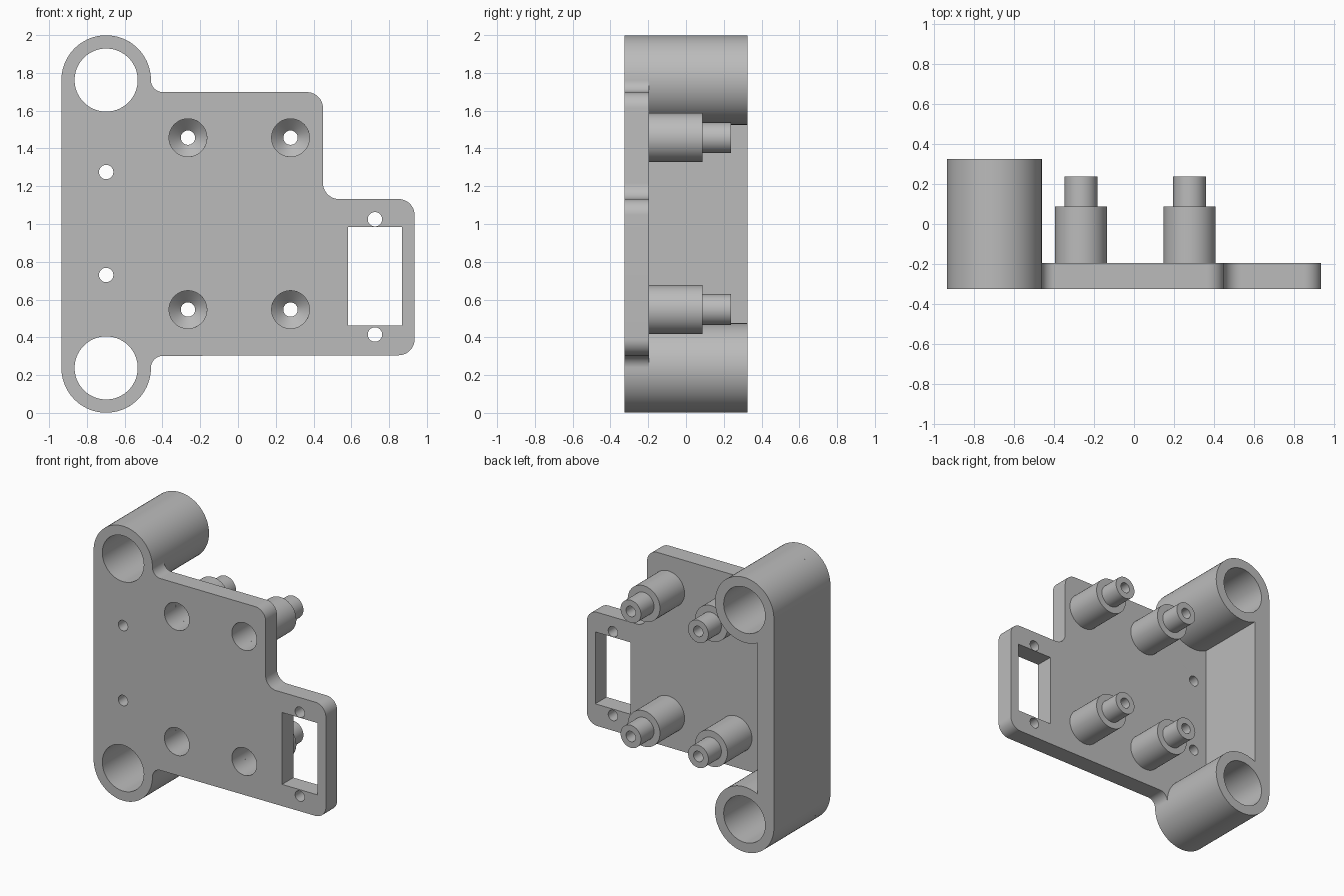
import bpy, bmesh
from math import pi, sin, cos, acos, radians, degrees

cube = bpy.data.objects.get("Cube")
if cube:
    bpy.data.objects.remove(cube, do_unlink=True)

# Single plain grey material
grey = bpy.data.materials.new("plain grey")
grey.use_nodes = True
GREY = (0.5, 0.5, 0.5, 1)
grey.diffuse_color = GREY
grey.node_tree.nodes["Principled BSDF"].inputs["Base Color"].default_value = GREY

FRONT, PLATE_BACK, BACK = -0.325, -0.195, 0.325
LEFT_X, TUBE_X, TUBE_R, BORE_R = -0.935, -0.698, 0.237, 0.167
TUBE_Z = (0.238, 1.762)
POSTS = [(x, z) for x in (-0.265, 0.278) for z in (0.547, 1.457)]
POST_BORE, PIN_BORE = 0.1, 0.038


def arc(cx, cz, r, start, end):
    n = max(8, int(abs(end - start) / 5))
    angles = [radians(start + (end - start) * i / n) for i in range(n + 1)]
    return [(cx + r * cos(a), cz + r * sin(a)) for a in angles]


def circle(cx, cz, r):
    return arc(cx, cz, r, 0, 360)[:-1]


def finish(ob):
    ob.data.materials.clear()
    ob.data.materials.append(grey)
    bpy.ops.object.select_all(action='DESELECT')
    ob.select_set(True)
    bpy.context.view_layer.objects.active = ob
    bpy.ops.object.shade_smooth_by_angle(angle=radians(30))


def extruded(name, loops, y0, y1):
    """Extrude an outline and its holes (x, z) from y0 to y1."""
    curve = bpy.data.curves.new(name, 'CURVE')
    curve.dimensions = '2D'
    curve.fill_mode = 'BOTH'
    curve.extrude = (y1 - y0) / 2
    for pts in loops:
        spline = curve.splines.new('POLY')
        spline.points.add(len(pts) - 1)
        for p, (x, z) in zip(spline.points, pts):
            p.co = (x, z, 0, 1)
        spline.use_cyclic_u = True
    ob = bpy.data.objects.new(name, curve)
    bpy.context.collection.objects.link(ob)
    ob.location.y = (y0 + y1) / 2
    ob.rotation_euler.x = pi / 2
    bpy.ops.object.select_all(action='DESELECT')
    ob.select_set(True)
    bpy.context.view_layer.objects.active = ob
    bpy.ops.object.convert(target='MESH')
    ob = bpy.context.object
    bm = bmesh.new()
    bm.from_mesh(ob.data)
    bmesh.ops.remove_doubles(bm, verts=bm.verts, dist=0.0001)
    bmesh.ops.recalc_face_normals(bm, faces=bm.faces)
    bm.to_mesh(ob.data)
    bm.free()
    finish(ob)


def lathe(name, profile, x, z, steps=48):
    """Revolve a (radius, y) profile around a front-to-back axis."""
    bm = bmesh.new()
    rings = [[bm.verts.new((r * cos(2 * pi * i / steps), y, r * sin(2 * pi * i / steps)))
              for i in range(steps)] for r, y in profile]
    for a, b in zip(rings, rings[1:]):
        for i in range(steps):
            j = (i + 1) % steps
            bm.faces.new((a[i], b[i], b[j], a[j]))
    # Close the ring against the plate so the normals are well defined
    for i in range(steps):
        j = (i + 1) % steps
        bm.faces.new((rings[-1][i], rings[0][i], rings[0][j], rings[-1][j]))
    bmesh.ops.recalc_face_normals(bm, faces=bm.faces)
    mesh = bpy.data.meshes.new(name)
    bm.to_mesh(mesh)
    bm.free()
    ob = bpy.data.objects.new(name, mesh)
    ob.location = (x, 0, z)
    bpy.context.collection.objects.link(ob)
    finish(ob)


# Mounting plate: rounded outline, big bores, screw holes and window
low, high = TUBE_Z
fillet = 0.064
fillet_x = TUBE_X + TUBE_R + fillet
outline = (arc(TUBE_X, low, TUBE_R, 180, 360)
           + arc(fillet_x, low, fillet, 180, 90)[1:]
           + arc(0.85, 0.39, 0.085, -90, 0)
           + arc(0.85, 1.047, 0.085, 0, 90)
           + arc(0.535, 1.217, 0.085, 270, 180)
           + arc(0.365, 1.613, 0.085, 0, 90)
           + arc(fillet_x, high, fillet, 270, 180)[:-1]
           + arc(TUBE_X, high, TUBE_R, 0, 180))
window = [(0.583, 0.462), (0.867, 0.462), (0.867, 0.985), (0.583, 0.985)]
bores = [circle(TUBE_X, z, BORE_R) for z in TUBE_Z]
screws = [circle(x, z, 0.038) for x, z in
          ((TUBE_X, 0.73), (TUBE_X, 1.275), (0.725, 0.415), (0.725, 1.025))]
post_holes = [circle(x, z, POST_BORE) for x, z in POSTS]
extruded("mounting_plate", [outline, window] + bores + screws + post_holes,
         FRONT, PLATE_BACK)

# Side wall joined with the two tubes behind the plate
WALL_X = LEFT_X + 0.13
meet = degrees(acos((WALL_X - TUBE_X) / TUBE_R))
frame = (arc(TUBE_X, low, TUBE_R, 180, 360 + meet)
         + arc(TUBE_X, high, TUBE_R, -meet, 180))
extruded("side_wall_with_tubes", [frame] + bores, PLATE_BACK, BACK)

# Hollow stepped posts with a tapered bore
post_profile = [(0.13, PLATE_BACK), (0.13, 0.088), (0.082, 0.088), (0.082, 0.238),
                (PIN_BORE, 0.238), (PIN_BORE, 0.06), (POST_BORE, 0), (POST_BORE, PLATE_BACK)]
for n, (x, z) in enumerate(POSTS, 1):
    lathe(f"stepped_post_{n}", post_profile, x, z)
